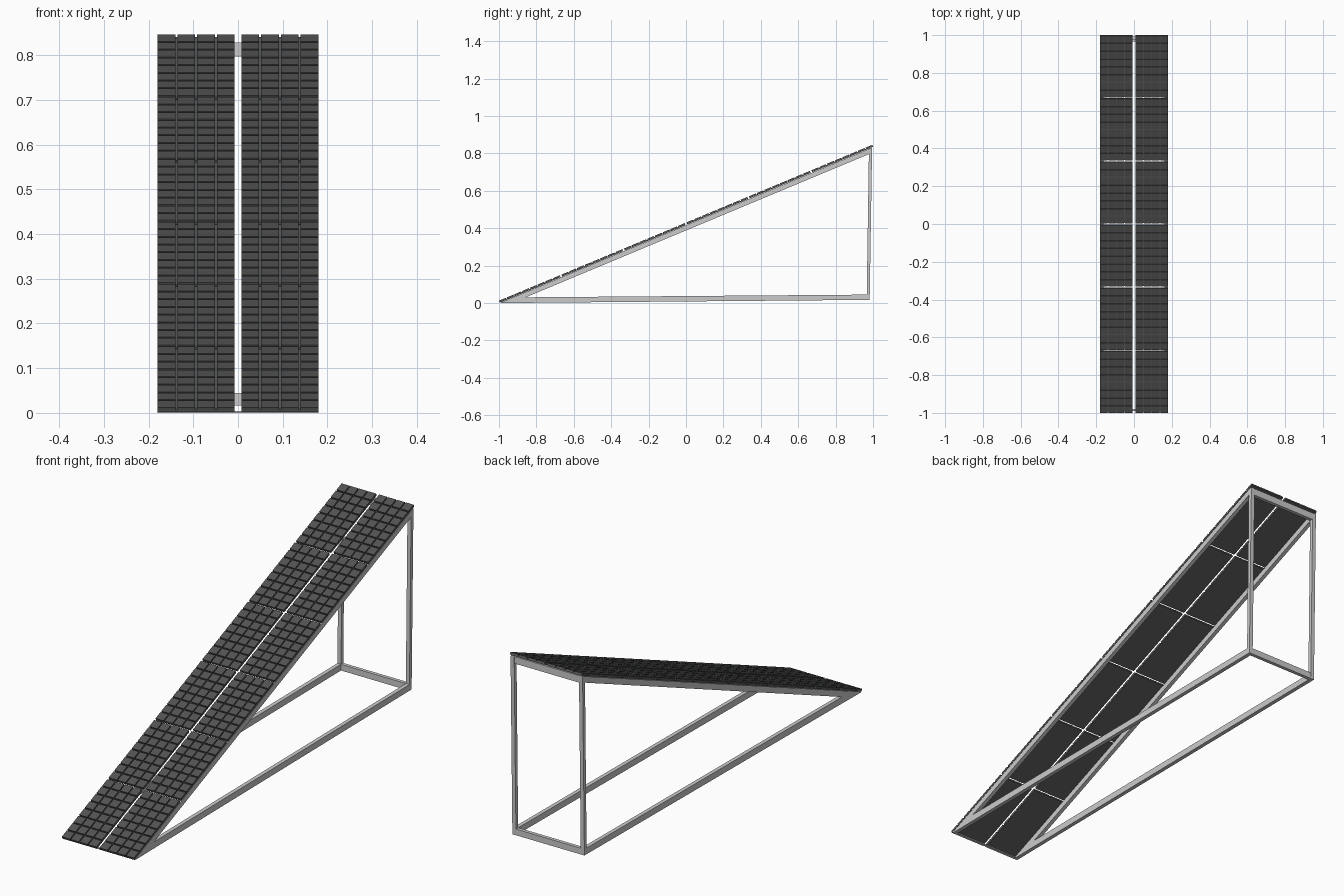
import bpy, bmesh, math
from mathutils import Matrix, Vector

if "Cube" in bpy.data.objects:
    bpy.data.objects.remove(bpy.data.objects["Cube"])

SLOPE = 0.4175
ANG = math.atan(SLOPE)
HALF = 0.18
W = 0.018


def material(name, v):
    m = bpy.data.materials.new(name)
    m.diffuse_color = (v, v * 1.02, v * 1.02, 1)
    m.use_nodes = True
    m.node_tree.nodes["Principled BSDF"].inputs["Base Color"].default_value = m.diffuse_color
    return m


plate_mat = material("backing_grey", 0.11)
cell_mat = material("cell_grey", 0.085)


def link(name, bm, mats=()):
    me = bpy.data.meshes.new(name)
    bmesh.ops.recalc_face_normals(bm, faces=bm.faces)
    bm.to_mesh(me)
    bm.free()
    for m in mats:
        me.materials.append(m)
    ob = bpy.data.objects.new(name, me)
    bpy.context.collection.objects.link(ob)
    return ob


def box(bm, lo, hi, mat=0):
    lo, hi = Vector(lo), Vector(hi)
    mtx = Matrix.Translation((lo + hi) / 2) @ Matrix.Diagonal((*(hi - lo), 1))
    verts = bmesh.ops.create_cube(bm, size=1, matrix=mtx)["verts"]
    for f in {f for v in verts for f in v.link_faces}:
        f.material_index = mat


def beam(name, profile, x0, x1):
    """Extrude a yz profile across x."""
    bm = bmesh.new()
    f = bm.faces.new([bm.verts.new((x0, y, z)) for y, z in profile])
    ext = bmesh.ops.extrude_face_region(bm, geom=[f])["geom"]
    vs = [g for g in ext if isinstance(g, bmesh.types.BMVert)]
    bmesh.ops.translate(bm, vec=(x1 - x0, 0, 0), verts=vs)
    return link(name, bm)


def rect(y0, y1, z0, z1):
    return [(y0, z0), (y1, z0), (y1, z1), (y0, z1)]


# Side frames: sloped rail, base rail and slightly leaning post
slope_rail = [(-0.99, 0), (-0.93, 0), (0.99, 0.801), (0.99, 0.829), (-0.99, 0.003)]
base_rail = [(-0.985, 0), (0.982, 0.017), (0.982, 0.045), (-0.92, 0.03)]
post = [(0.966, 0.02), (0.982, 0.02), (0.995, 0.828), (0.978, 0.818)]
for side, x0 in (("left", -HALF), ("right", HALF - W)):
    beam(side + "_slope_rail", slope_rail, x0, x0 + W)
    beam(side + "_base_rail", base_rail, x0, x0 + W)
    beam(side + "_post", post, x0, x0 + W)

# Cross bars joining the two sides
inner = HALF - W
beam("back_lower_bar", rect(0.966, 0.982, 0.017, 0.045), -inner, inner)
beam("back_upper_bar", rect(0.977, 0.993, 0.797, 0.828), -inner, inner)
beam("front_lower_bar", rect(-0.99, -0.98, 0, 0.004), -inner, inner)

# Panels: thin backing plate carrying a 4 x 8 grid of raised cells
ROWS, GAP, X0 = 6, 0.010, 0.0075
pitch = (1.996 / math.cos(ANG) + GAP) / ROWS
width, length = HALF - X0, pitch - GAP
PLATE, TOP, NX, NY = -0.006, 0.0, 4, 8
tilt = Matrix.Translation((0, -1, 0.43 - SLOPE)) @ Matrix.Rotation(ANG, 4, 'X')


def panel(name, x, v):
    bm = bmesh.new()
    box(bm, (x, v, -0.011), (x + width, v + length, PLATE))
    gx, gy = 0.0045, 0.006
    cw = (width - gx * (NX - 1)) / NX
    cl = (length - gy * (NY - 1)) / NY
    for i in range(NX):
        for j in range(NY):
            cx, cy = x + i * (cw + gx), v + j * (cl + gy)
            box(bm, (cx, cy, PLATE), (cx + cw, cy + cl, TOP), 1)
    bm.transform(tilt)
    link(name, bm, (plate_mat, cell_mat))


for r in range(ROWS):
    panel(f"left_panel_{r + 1}", -HALF, r * pitch)
    panel(f"right_panel_{r + 1}", X0, r * pitch)
